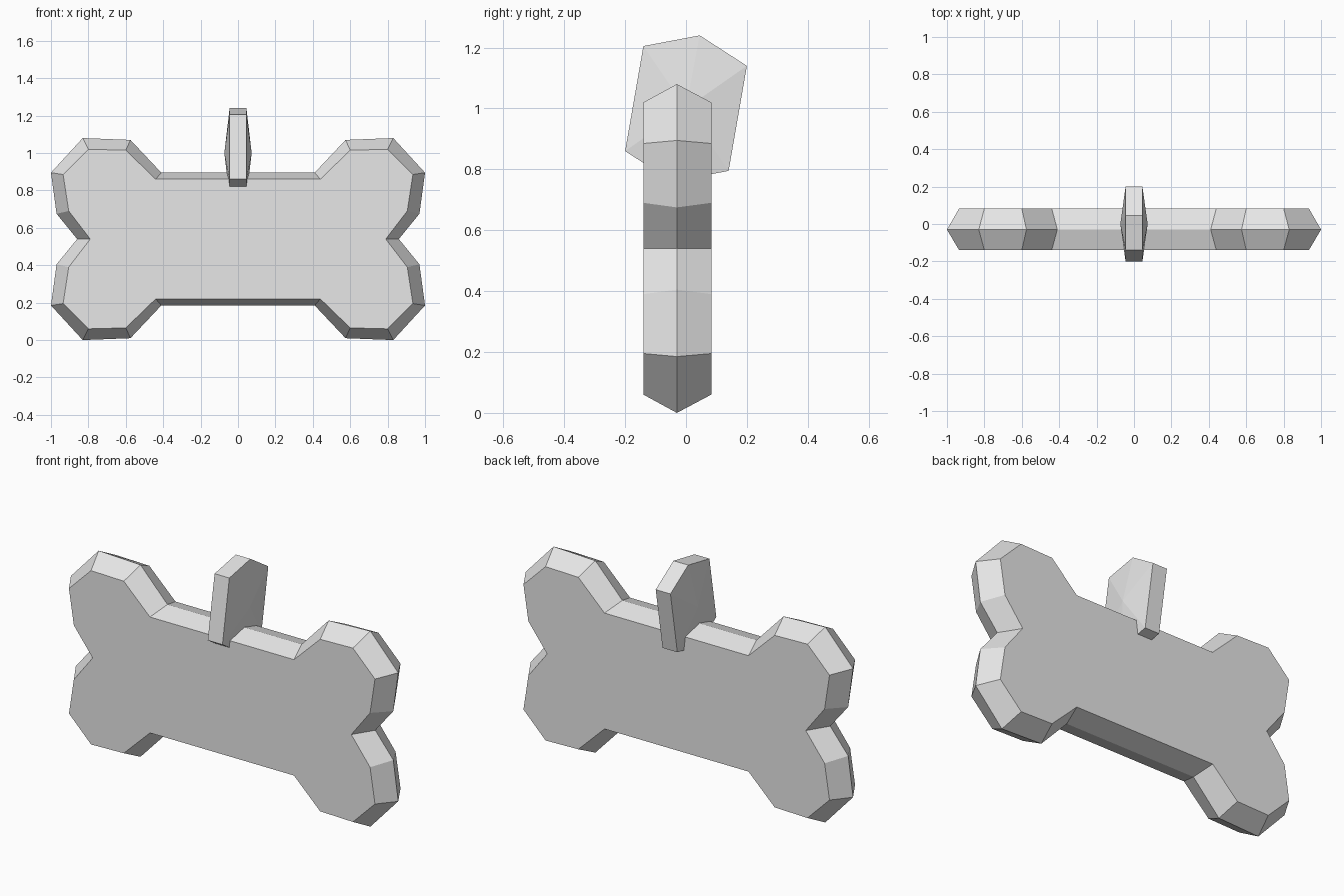
import bpy
import bmesh

# Remove the default object
cube = bpy.data.objects.get("Cube")
if cube:
    bpy.data.objects.remove(cube, do_unlink=True)

grey = bpy.data.materials.new("light grey")
grey.use_nodes = True
grey.diffuse_color = (0.8, 0.8, 0.8, 1)
grey.node_tree.nodes["Principled BSDF"].inputs["Base Color"].default_value = (0.8, 0.8, 0.8, 1)

MID_Z = 0.54


def finish(bm, name):
    """Turn a bmesh into a flat shaded grey object."""
    bmesh.ops.recalc_face_normals(bm, faces=bm.faces)
    mesh = bpy.data.meshes.new(name)
    bm.to_mesh(mesh)
    bm.free()
    mesh.materials.append(grey)
    obj = bpy.data.objects.new(name, mesh)
    bpy.context.collection.objects.link(obj)
    return obj


def bridge(bm, a, b):
    """Join two rings of equal length with quads."""
    n = len(a)
    for i in range(n):
        j = (i + 1) % n
        bm.faces.new((a[i], a[j], b[j], b[i]))


def mirrored_outline(quarter):
    """Complete an outline from its upper quarter; the last point is on the midline."""
    half = quarter + [(x, -z) for x, z in reversed(quarter[:-1])]
    return half + [(-x, z) for x, z in reversed(half)]


# Bone plate: a wide middle ring between two inset flat faces
outer = [(0.41, 0.355), (0.575, 0.53), (0.83, 0.54), (1.0, 0.355), (0.97, 0.135), (0.86, 0)]
inner = [(0.44, 0.32), (0.60, 0.475), (0.80, 0.48), (0.935, 0.345), (0.905, 0.15), (0.79, 0)]

bm = bmesh.new()
rings = []
for quarter, y in ((inner, -0.14), (outer, -0.03), (inner, 0.083)):
    rings.append([bm.verts.new((x, y, z + MID_Z)) for x, z in mirrored_outline(quarter)])
bridge(bm, rings[0], rings[1])
bridge(bm, rings[1], rings[2])
bm.faces.new(rings[0])
bm.faces.new(rings[2])
finish(bm, "bone_plate")

# Hanging loop: a tilted solid hexagon with shallow pointed sides
half_hex = [(-0.14, 0.205), (0.045, 0.24), (0.20, 0.14)]
hexagon = half_hex + [(-y, -z) for y, z in half_hex]

bm = bmesh.new()
sides = []
for s in (-1, 1):
    ring = [bm.verts.new((s * 0.045, y, z + 1.0)) for y, z in hexagon]
    apex = bm.verts.new((s * 0.073, 0, 1.0))
    for i in range(len(ring)):
        bm.faces.new((ring[i], ring[(i + 1) % len(ring)], apex))
    sides.append(ring)
bridge(bm, *sides)
finish(bm, "hanging_loop")
